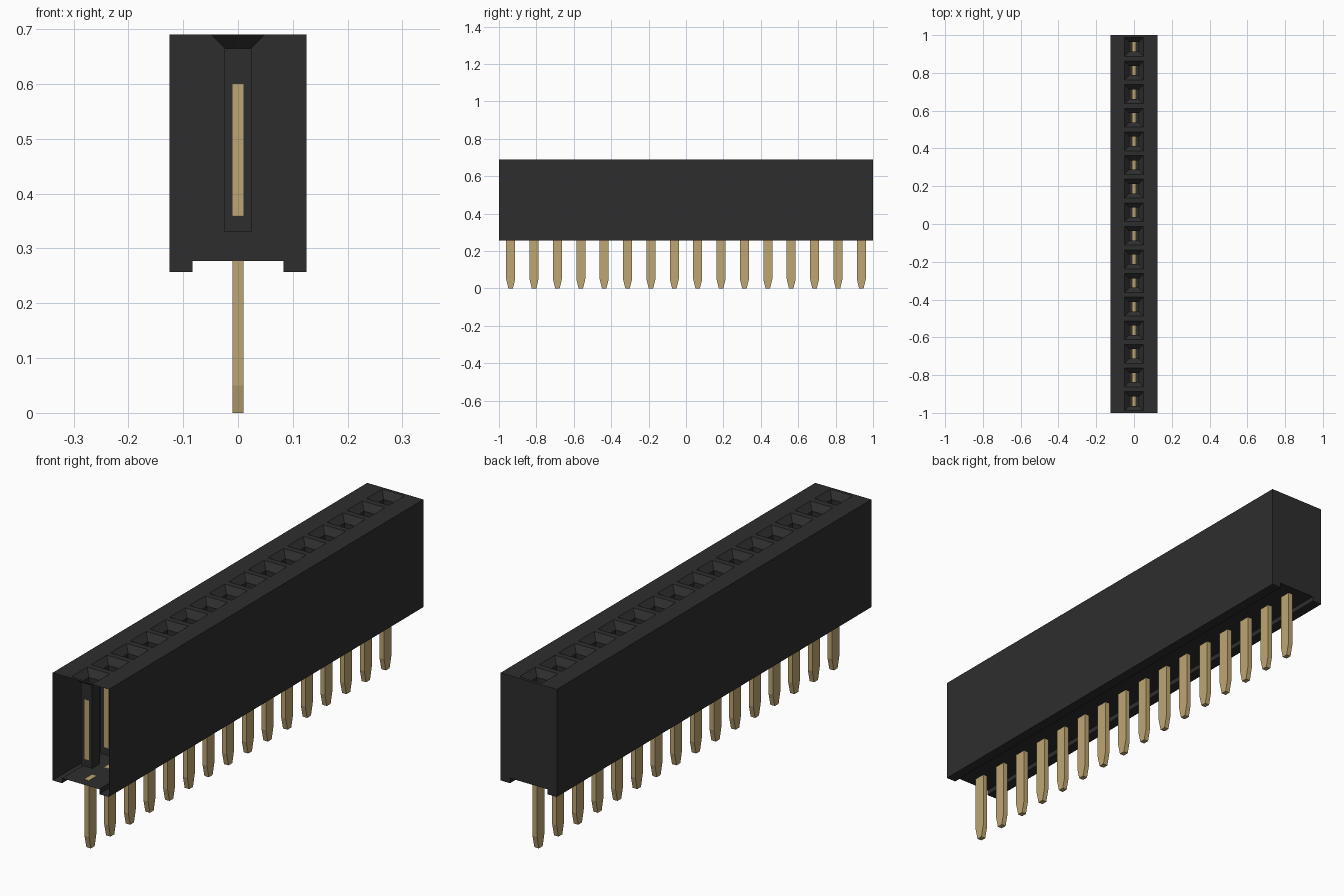
import bpy
import bmesh

cube = bpy.data.objects.get("Cube")
if cube:
    bpy.data.objects.remove(cube, do_unlink=True)

COUNT, PITCH = 16, 0.125
HALF_W, TOP = 0.125, 0.69
FLOOR, FOOT = 0.277, 0.257
centres = [(i - (COUNT - 1) / 2) * PITCH for i in range(COUNT)]


def make_material(name, colour):
    mat = bpy.data.materials.new(name)
    mat.use_nodes = True
    mat.diffuse_color = (*colour, 1)
    bsdf = next(n for n in mat.node_tree.nodes if n.type == "BSDF_PRINCIPLED")
    bsdf.inputs["Base Color"].default_value = (*colour, 1)
    return mat


def finish(bm, name, mat):
    mesh = bpy.data.meshes.new(name)
    bm.to_mesh(mesh)
    bm.free()
    mesh.materials.append(mat)
    obj = bpy.data.objects.new(name, mesh)
    bpy.context.collection.objects.link(obj)
    return obj


def rectangle(bm, y, hx, hy, z):
    corners = [(-hx, -hy), (hx, -hy), (hx, hy), (-hx, hy)]
    return [bm.verts.new((cx, y + cy, z)) for cx, cy in corners]


def bridge(bm, outer, inner):
    for i in range(4):
        j = (i + 1) % 4
        bm.faces.new((outer[i], outer[j], inner[j], inner[i]))


def blade(bm, y, half_x, sections):
    """Flat pin lofted through (z, half depth) sections from bottom to top."""
    rings = [rectangle(bm, y, half_x, hy, z) for z, hy in sections]
    for low, high in zip(rings, rings[1:]):
        bridge(bm, low, high)
    bm.faces.new(rings[0][::-1])
    bm.faces.new(rings[-1])


black = make_material("black plastic", (0.027, 0.027, 0.027))
gold = make_material("gold contact", (0.52, 0.38, 0.17))

# Housing: thin shell with a channel underneath, open at the front end
bm = bmesh.new()
profile = [(-HALF_W, TOP), (-HALF_W, FOOT), (-0.083, FOOT), (-0.083, FLOOR)]
profile += [(-x, z) for x, z in reversed(profile)]
front = [bm.verts.new((x, -1, z)) for x, z in profile]
back = [bm.verts.new((x, 1, z)) for x, z in profile]
for i in range(len(profile) - 1):
    bm.faces.new((front[i], back[i], back[i + 1], front[i + 1]))
bm.faces.new(back[::-1])
finish(bm, "housing_shell", black)

# Top surface with a funnel and a square pocket for every position
bm = bmesh.new()
for y in centres:
    rings = [
        rectangle(bm, y, HALF_W, PITCH / 2, TOP),
        rectangle(bm, y, 0.05, 0.05, TOP),
        rectangle(bm, y, 0.025, 0.025, 0.665),
        rectangle(bm, y, 0.025, 0.025, 0.33),
    ]
    for outer, inner in zip(rings, rings[1:]):
        bridge(bm, outer, inner)
    bm.faces.new(rings[-1])
bmesh.ops.remove_doubles(bm, verts=bm.verts, dist=0.0001)
finish(bm, "socket_top", black)

# Solder pins with tapered tips
bm = bmesh.new()
for y in centres:
    blade(bm, y, 0.01, [(0, 0.012), (0.05, 0.024), (FLOOR + 0.001, 0.024)])
finish(bm, "solder_pins", gold)

# Contact blades inside the pockets
bm = bmesh.new()
for y in centres:
    blade(bm, y, 0.01, [(0.331, 0.012), (0.36, 0.0253), (0.6, 0.0253)])
finish(bm, "contact_blades", gold)
